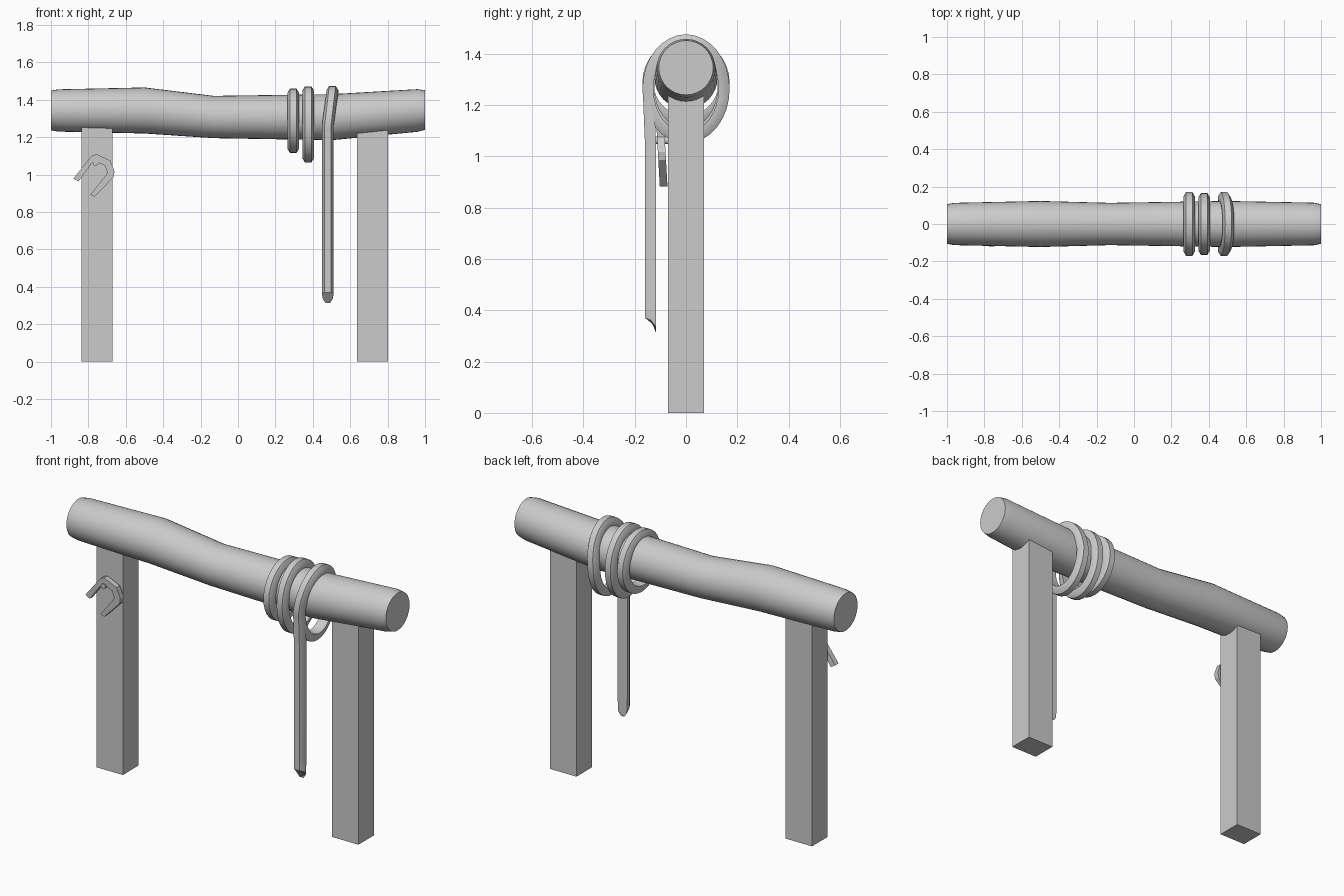
import bpy, bmesh
from math import sin, cos, tau

if "Cube" in bpy.data.objects:
    bpy.data.objects.remove(bpy.data.objects["Cube"])

def finish(name, bm, smooth=None):
    bmesh.ops.recalc_face_normals(bm, faces=bm.faces)
    me = bpy.data.meshes.new(name)
    bm.to_mesh(me)
    bm.free()
    ob = bpy.data.objects.new(name, me)
    bpy.context.collection.objects.link(ob)
    if smooth:
        bpy.ops.object.select_all(action='DESELECT')
        ob.select_set(True)
        bpy.context.view_layer.objects.active = ob
        bpy.ops.object.shade_smooth_by_angle(angle=smooth)
    return ob

def loft(name, rings, closed=False, smooth=None):
    """Skin a list of equal-sized vertex loops."""
    bm = bmesh.new()
    loops = [[bm.verts.new(p) for p in ring] for ring in rings]
    n = len(loops[0])
    pairs = list(zip(loops, loops[1:]))
    if closed:
        pairs.append((loops[-1], loops[0]))
    else:
        bm.faces.new(loops[0])
        bm.faces.new(loops[-1])
    for a, b in pairs:
        for i in range(n):
            j = (i + 1) % n
            bm.faces.new((a[i], a[j], b[j], b[i]))
    return finish(name, bm, smooth)

# Log: gently wavy rail along x, (x, centre z, radius)
stations = [(-1, 1.343, .106), (-.96, 1.343, .113), (-.5, 1.343, .123),
            (-.13, 1.308, .113), (.5, 1.307, .123), (.96, 1.343, .114), (1, 1.345, .106)]
N = 32
loft("log_rail", [[(x, r * cos(tau * i / N), z + r * sin(tau * i / N)) for i in range(N)]
                  for x, z, r in stations], smooth=.6)

# Two square posts, tops buried in the log
for name, x in (("left_post", -.755), ("right_post", .72)):
    loft(name, [[(x + sx * .083, sy * .07, z) for sx, sy in ((-1, -1), (1, -1), (1, 1), (-1, 1))]
                for z in (0, 1.29)])

# Rope: flat-backed strap profile, (across, outward)
strap = [(-.031, 0), (-.031, .02), (-.017, .043), (.017, .043), (.031, .02), (.031, 0)]

def rope_ring(name, x, top, bottom, ry, lean=0):
    zc, rz = (top + bottom) / 2, (top - bottom) / 2
    rings = []
    for i in range(N):
        c, s = cos(tau * i / N), sin(tau * i / N)
        rings.append([(x + lean * max(0, s) + u, (ry - .043 + v) * c, zc + (rz - .043 + v) * s)
                      for u, v in strap])
    loft(name, rings, closed=True, smooth=.6)

rope_ring("rope_loop_inner", .295, 1.46, 1.115, .17)
rope_ring("rope_loop_middle", .375, 1.472, 1.065, .166)
rope_ring("rope_loop_outer", .48, 1.475, 1.05, .17, .025)

# Hanging rope end with a slanted, rounded tip
strand = [[(.48 + u, y - v, z) for u, v in strap] for z, y in ((1.27, -.126), (1.05, -.117), (.42, -.117))]
strand.append([(.48 + u * (.85 if v == 0 else 1), -.117 - v,
                .315 + v * 1.3 + (.02 if abs(u) > .03 else 0)) for u, v in strap[:1] + strap[1:]])
# two extra back points give the tip its rounded end
strand = [r + [(.498, r[0][1], r[0][2]), (.462, r[0][1], r[0][2])] for r in strand]
strand[-1][-2:] = [(.492, -.117, .313), (.468, -.117, .313)]
loft("rope_hanging_end", strand, smooth=.6)

# Bent iron shoe hanging crooked on the left post
outer = [(-.88, .979), (-.783, 1.10), (-.757, 1.11), (-.682, 1.075), (-.66, 1.016), (-.666, .985), (-.767, .882)]
inner = [(-.853, .963), (-.777, 1.066), (-.76, 1.07), (-.712, 1.048), (-.699, 1.013), (-.705, .998), (-.789, .893)]
rings = []
for (xo, zo), (xi, zi) in zip(outer, inner):
    yo, yi = [-.013 * (z - .88) / .23 for z in (zo, zi)]
    rings.append([(xo, -.072 + yo, zo), (xo, -.102 + yo, zo), (xi, -.102 + yi, zi), (xi, -.072 + yi, zi)])
loft("hanging_shoe", rings)

# Nail holding the shoe
loft("nail", [[(-.761 + .015 * cos(tau * i / 10), y, 1.062 + .015 * sin(tau * i / 10)) for i in range(10)]
              for y in (-.06, -.12)], smooth=.7)
